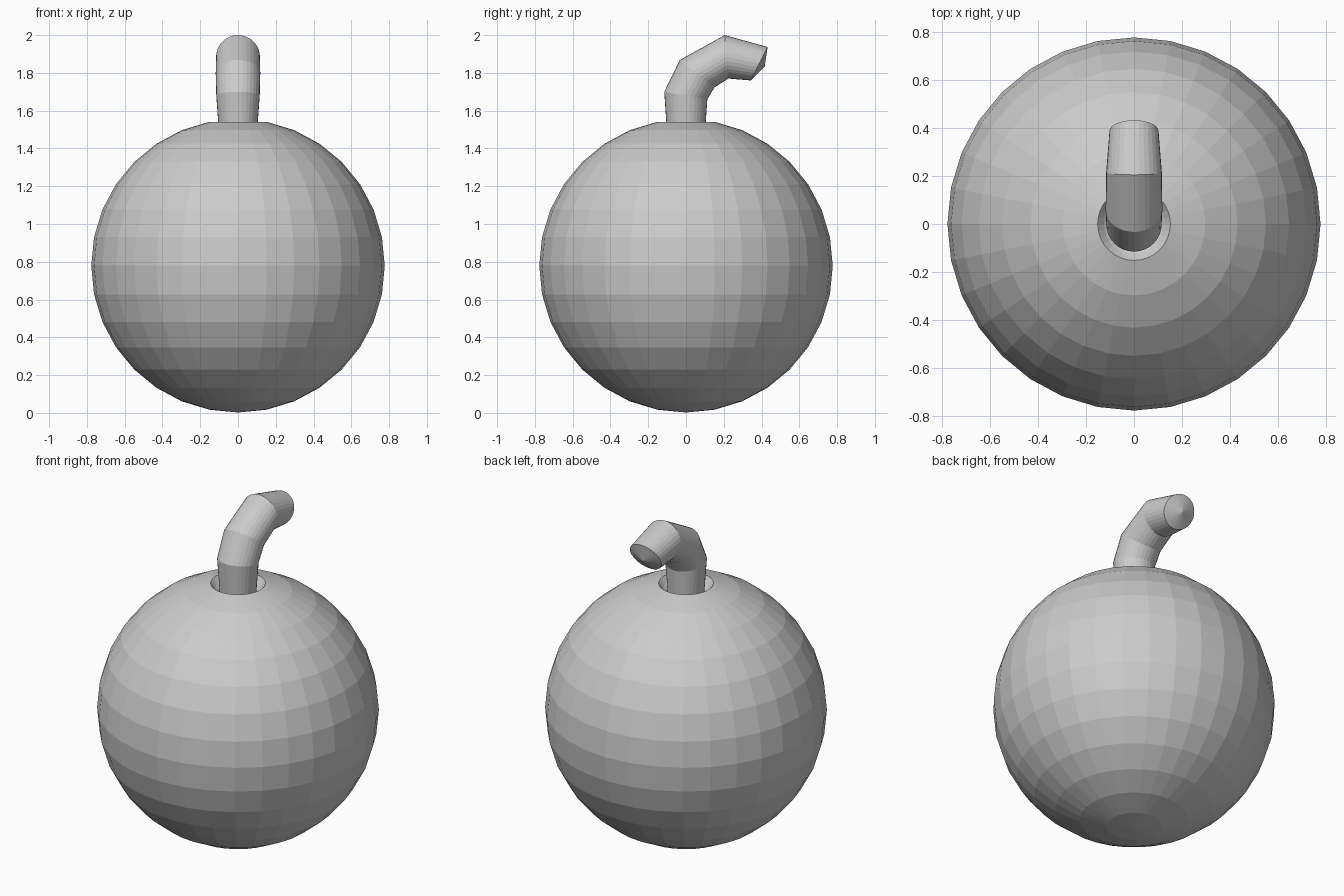
import bpy, bmesh, math
from mathutils import Vector

if "Cube" in bpy.data.objects:
    bpy.data.objects.remove(bpy.data.objects["Cube"])

SIDES = 32


def make_object(name, bm):
    bmesh.ops.recalc_face_normals(bm, faces=bm.faces[:])
    mesh = bpy.data.meshes.new(name)
    bm.to_mesh(mesh)
    bm.free()
    obj = bpy.data.objects.new(name, mesh)
    bpy.context.collection.objects.link(obj)
    return obj


def loft(name, rings, start, end):
    """Join rings (centre, side axis, other axis) and close both ends with a fan."""
    bm = bmesh.new()
    loops = []
    for c, u, v in rings:
        loops.append([bm.verts.new(c + u * math.cos(a) + v * math.sin(a))
                      for a in (2 * math.pi * i / SIDES for i in range(SIDES))])
    for a, b in zip(loops, loops[1:]):
        for i in range(SIDES):
            j = (i + 1) % SIDES
            bm.faces.new((a[i], a[j], b[j], b[i]))
    for loop, tip in ((loops[0], start), (loops[-1], end)):
        p = bm.verts.new(tip)
        for i in range(SIDES):
            bm.faces.new((loop[i], loop[(i + 1) % SIDES], p))
    return make_object(name, bm)


# Round body: faceted sphere with a sunken top
R, CZ = 0.777, 0.779
body_rings = []
for k in range(1, 16):
    t = math.pi * k / 16
    r = R * math.sin(t)
    body_rings.append((Vector((0, 0, CZ - R * math.cos(t))),
                       Vector((r, 0, 0)), Vector((0, r, 0))))
body_rings.append((Vector((0, 0, 1.51)), Vector((0.125, 0, 0)), Vector((0, 0.125, 0))))
loft("body", body_rings, (0, 0, 0.002), (0, 0, 1.42))

# Bent stem: each section gives outer (y, z), inner (y, z) and half width in x
sections = [
    ((-0.097, 1.43), (0.097, 1.43), 0.097),
    ((-0.115, 1.70), (0.113, 1.66), 0.115),
    ((-0.033, 1.868), (0.15, 1.723), 0.118),
    ((0.205, 2.0), (0.225, 1.77), 0.116),
    ((0.432, 1.937), (0.343, 1.76), 0.102),
]
stem_rings = []
for o, n, w in sections:
    outer, inner = Vector((0, *o)), Vector((0, *n))
    stem_rings.append(((outer + inner) / 2, Vector((w, 0, 0)), (outer - inner) / 2))
loft("stem", stem_rings, (0, 0, 1.43), (0, 0.417, 1.835))
